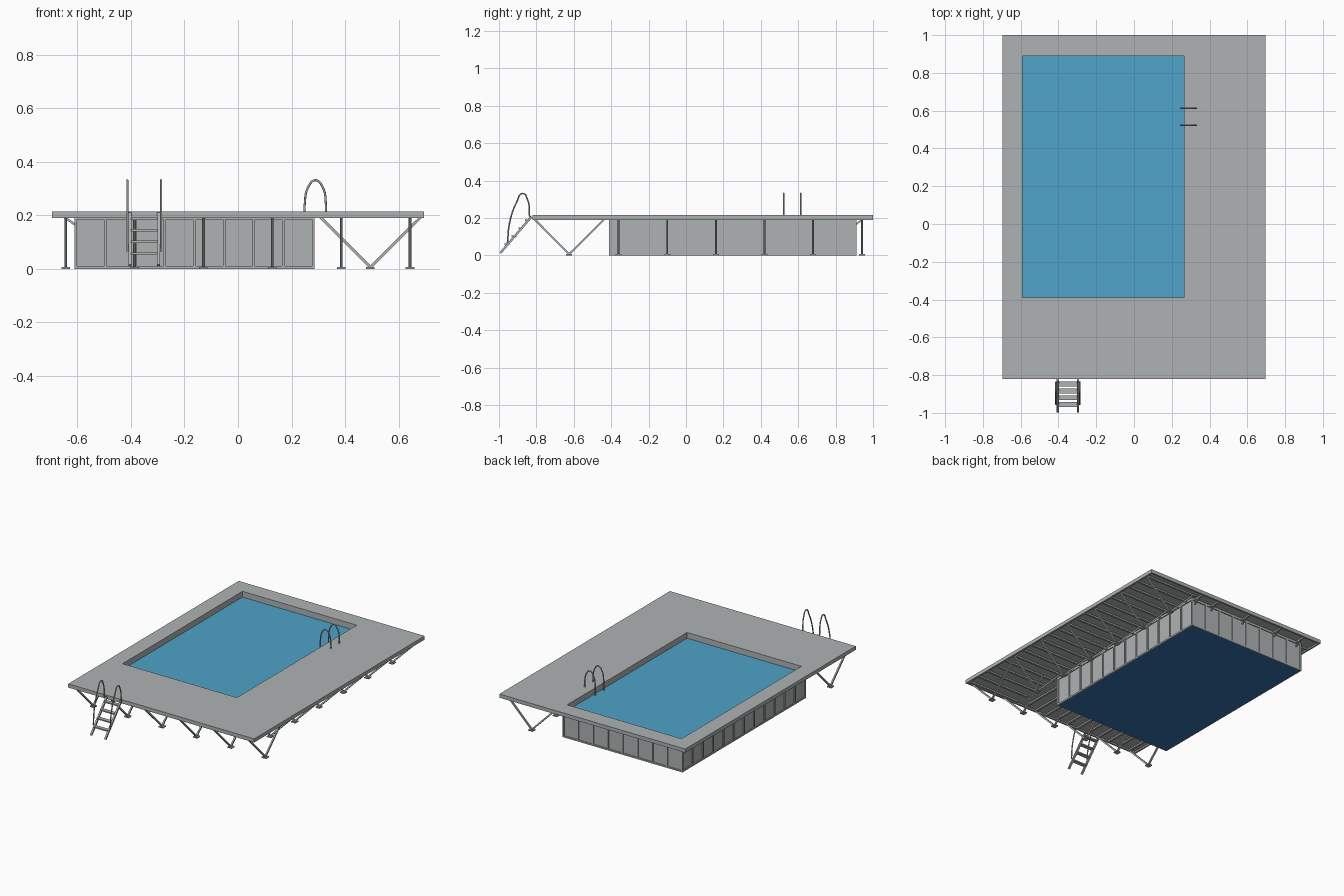
import bpy, bmesh
from mathutils import Vector, Matrix

cube = bpy.data.objects.get("Cube")
if cube:
    bpy.data.objects.remove(cube, do_unlink=True)


def material(name, color):
    m = bpy.data.materials.new(name)
    m.use_nodes = True
    m.diffuse_color = (*color, 1)
    m.node_tree.nodes["Principled BSDF"].inputs["Base Color"].default_value = (*color, 1)
    return m


GREY = material("grey metal", (0.43, 0.45, 0.45))
WATER = material("water blue", (0.077, 0.37, 0.58))
FLOOR = material("deep blue liner", (0.035, 0.16, 0.42))


def finish(bm, name, mat=GREY):
    bmesh.ops.recalc_face_normals(bm, faces=bm.faces)
    me = bpy.data.meshes.new(name)
    bm.to_mesh(me)
    bm.free()
    me.materials.append(mat)
    ob = bpy.data.objects.new(name, me)
    bpy.context.collection.objects.link(ob)
    return ob


def box(bm, x0, x1, y0, y1, z0, z1):
    size = Matrix.Diagonal((x1 - x0, y1 - y0, z1 - z0, 1))
    mid = Matrix.Translation(((x0 + x1) / 2, (y0 + y1) / 2, (z0 + z1) / 2))
    bmesh.ops.create_cube(bm, size=1, matrix=mid @ size)


def bar(bm, p, q, w=0.01):
    # square bar between two points
    p, q = Vector(p), Vector(q)
    d = q - p
    rot = d.to_track_quat('Z', 'Y').to_matrix().to_4x4()
    bmesh.ops.create_cube(bm, size=1, matrix=Matrix.Translation((p + q) / 2) @ rot
                          @ Matrix.Diagonal((w, w, d.length, 1)))


def frame(bm, outer, inner, z0, z1):
    # rectangular ring, each rectangle given as x0, x1, y0, y1
    loops = []
    for r, z in ((outer, z0), (outer, z1), (inner, z1), (inner, z0)):
        corners = ((r[0], r[2]), (r[1], r[2]), (r[1], r[3]), (r[0], r[3]))
        loops.append([bm.verts.new((x, y, z)) for x, y in corners])
    for a in range(4):
        A, B = loops[a], loops[(a + 1) % 4]
        for i in range(4):
            j = (i + 1) % 4
            bm.faces.new((A[i], A[j], B[j], B[i]))


def grow(r, d):
    return (r[0] - d, r[1] + d, r[2] - d, r[3] + d)


def tube(name, points, radius=0.004):
    cu = bpy.data.curves.new(name, 'CURVE')
    cu.dimensions = '3D'
    cu.bevel_depth = radius
    cu.bevel_resolution = 2
    cu.resolution_u = 6
    cu.use_fill_caps = True
    sp = cu.splines.new('BEZIER')
    sp.bezier_points.add(len(points) - 1)
    for b, p in zip(sp.bezier_points, points):
        b.co = p
        b.handle_left_type = b.handle_right_type = 'AUTO'
    cu.materials.append(GREY)
    ob = bpy.data.objects.new(name, cu)
    bpy.context.collection.objects.link(ob)


DECK = (-0.695, 0.695, -0.82, 1.0)
POOL = (-0.59, 0.265, -0.39, 0.89)
WALL = grow(POOL, 0.015)
RIB = grow(POOL, 0.021)
TOP, SLAB, RIM = 0.215, 0.2, 0.19

# deck slab and its edge skirt
bm = bmesh.new()
frame(bm, DECK, POOL, SLAB, TOP)
frame(bm, DECK, grow(DECK, -0.012), RIM, SLAB)
finish(bm, "deck")

# pool walls
bm = bmesh.new()
frame(bm, WALL, POOL, 0.004, SLAB)
finish(bm, "pool_wall")

# wall ribs with base rail and top rail
bm = bmesh.new()
frame(bm, RIB, WALL, 0, 0.01)
frame(bm, RIB, WALL, 0.185, SLAB)
for i in range(9):
    x = RIB[0] + 0.005 + i * (RIB[1] - RIB[0] - 0.01) / 8
    for y0, y1 in ((RIB[2], WALL[2]), (WALL[3], RIB[3])):
        box(bm, x - 0.005, x + 0.005, y0, y1, 0.01, 0.185)
for i in range(13):
    y = RIB[2] + 0.005 + i * (RIB[3] - RIB[2] - 0.01) / 12
    for x0, x1 in ((RIB[0], WALL[0]), (WALL[1], RIB[1])):
        box(bm, x0, x1, y - 0.005, y + 0.005, 0.01, 0.185)
finish(bm, "wall_ribs")

# water and liner
bm = bmesh.new()
box(bm, *POOL, 0.17, 0.176)
finish(bm, "water", WATER)
bm = bmesh.new()
box(bm, *WALL, 0.001, 0.004)
finish(bm, "pool_floor", FLOOR)

# joists under the wide sides of the deck
side_rows = [0.94 - 0.26 * k for k in range(6)]
front_rows = [-0.643 + 0.257 * k for k in range(6)]
bm = bmesh.new()
for k in range(21):
    y = 0.94 - 0.26 / 3 * k
    if y > DECK[2] + 0.02:
        box(bm, RIB[1], 0.683, y - 0.007, y + 0.007, RIM, SLAB)
for k in range(11):
    x = front_rows[0] + 0.257 / 3 * k
    box(bm, x - 0.007, x + 0.007, -0.808, RIB[2], RIM, SLAB)
finish(bm, "deck_joists")

# V-shaped legs with foot plates
bm = bmesh.new()
feet = bmesh.new()
for y in side_rows:
    for x in (0.308, 0.682):
        bar(bm, (0.494, y, 0.006), (x, y, 0.193))
    box(feet, 0.478, 0.51, y - 0.016, y + 0.016, 0, 0.007)
for x in front_rows:
    for y in (-0.81, -0.437):
        bar(bm, (x, -0.625, 0.006), (x, y, 0.193))
    box(feet, x - 0.016, x + 0.016, -0.641, -0.609, 0, 0.007)
finish(bm, "support_legs")
finish(feet, "foot_plates")

# small brackets under the narrow overhangs
bm = bmesh.new()
for y in side_rows[:5] + [-0.36]:
    y = min(y, 0.88)
    bar(bm, (-0.605, y, 0.163), (-0.648, y, 0.193), 0.008)
    box(bm, -0.683, RIB[0], y - 0.005, y + 0.005, RIM, SLAB)
for x in [-0.57] + front_rows[1:4] + [0.26]:
    bar(bm, (x, 0.905, 0.163), (x, 0.945, 0.193), 0.008)
    box(bm, x - 0.005, x + 0.005, RIB[3], 0.988, RIM, SLAB)
finish(bm, "overhang_brackets")

# entry ladder: sloped rails and flat treads
bm = bmesh.new()
for x in (-0.403, -0.297):
    bar(bm, (x, -0.993, 0.012), (x, -0.826, 0.207), 0.012)
for k in range(4):
    y, z = -0.847 - 0.0365 * k, 0.187 - 0.043 * k
    box(bm, -0.4, -0.3, y - 0.013, y + 0.013, z - 0.004, z + 0.004)
finish(bm, "entry_ladder")

# ladder handrails
for side, x in (("left", -0.287), ("right", -0.413)):
    tube("ladder_handrail_" + side, [
        (x, -0.955, 0.065), (x, -0.942, 0.18), (x, -0.905, 0.285), (x, -0.873, 0.331),
        (x, -0.848, 0.3), (x, -0.836, 0.205)])

# pool grab rails
for side, y in (("front", 0.523), ("back", 0.613)):
    tube("pool_grab_rail_" + side, [
        (0.249, y, 0.172), (0.249, y, 0.24), (0.262, y, 0.305), (0.289, y, 0.331),
        (0.316, y, 0.305), (0.328, y, 0.24), (0.328, y, 0.21)])
